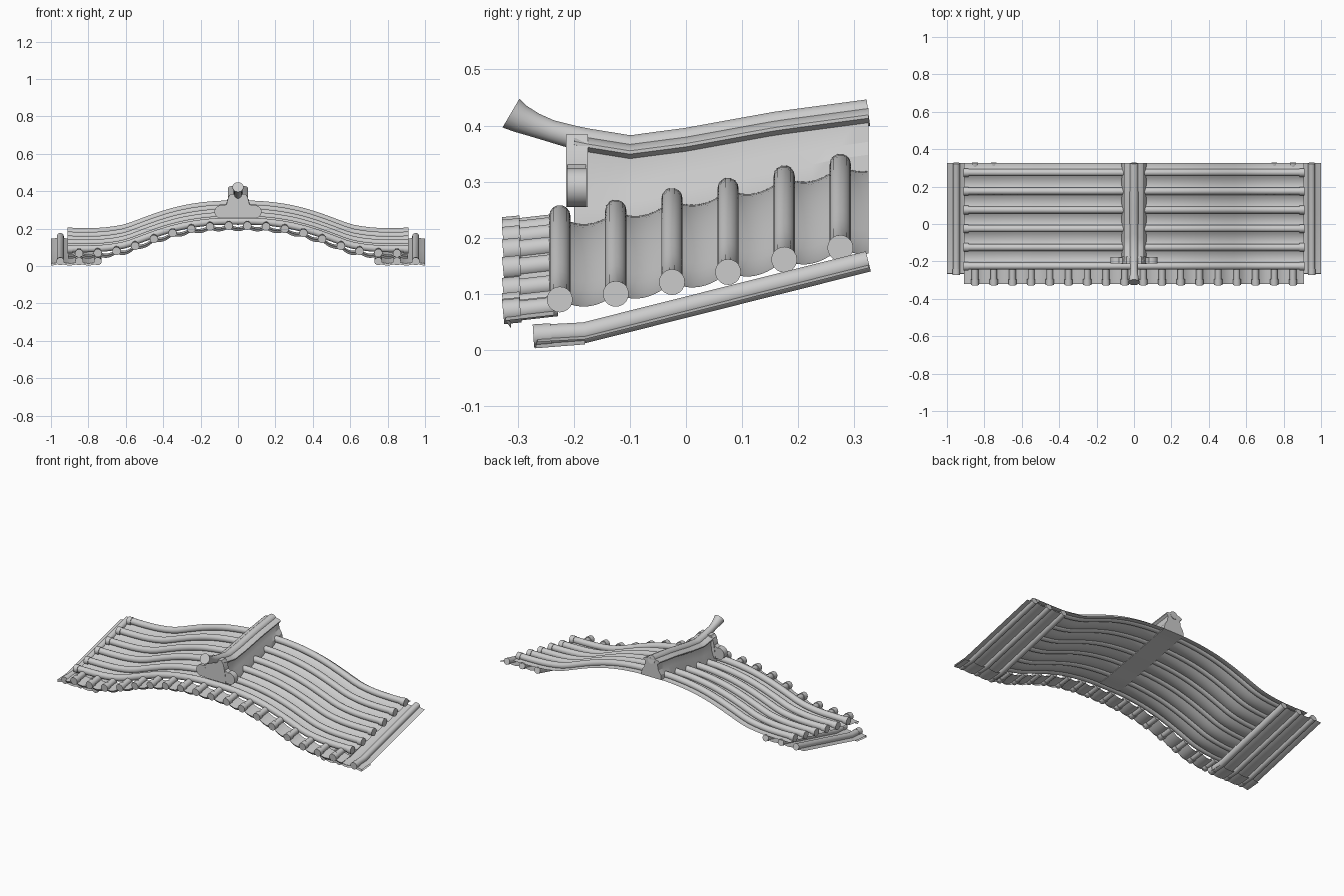
import bpy, bmesh, math
from mathutils import Vector

if "Cube" in bpy.data.objects:
    bpy.data.objects.remove(bpy.data.objects["Cube"])


def lerp(table, v):
    """Linear lookup in a list of (key, value)."""
    for (a, p), (b, q) in zip(table, table[1:]):
        if v <= b:
            return p + (q - p) * (v - a) / (b - a)
    return table[-1][1]


H = [.147, .146, .137, .12, .093, .058, .022, .005, 0, 0, 0]


def arch(x):
    """Smooth height of the curved gable, sampled every 0.1 in |x|."""
    t = abs(x) / .1
    i = min(int(t), 9)
    t -= i
    g = lambda k: H[min(abs(k), 10)]
    a, b, c, d = g(i - 1), g(i), g(i + 1), g(i + 2)
    return b + .5 * t * (c - a + t * (2*a - 5*b + 4*c - d + t * (3*(b - c) + d - a)))


SLOPE = [(-.24, .086), (-.225, .09), (-.125, .100), (-.025, .121),
         (.075, .139), (.175, .161), (.275, .182), (.325, .189)]


def finish(bm, name, angle=40):
    bmesh.ops.recalc_face_normals(bm, faces=bm.faces)
    me = bpy.data.meshes.new(name)
    bm.to_mesh(me)
    bm.free()
    ob = bpy.data.objects.new(name, me)
    bpy.context.collection.objects.link(ob)
    bpy.ops.object.select_all(action='DESELECT')
    ob.select_set(True)
    bpy.context.view_layer.objects.active = ob
    bpy.ops.object.shade_smooth_by_angle(angle=math.radians(angle))
    return ob


def loft(bm, rows, closed=False, caps=False):
    vs = [[bm.verts.new(p) for p in r] for r in rows]
    n = len(vs[0])
    for a, b in zip(vs, vs[1:]):
        for j in range(n if closed else n - 1):
            k = (j + 1) % n
            bm.faces.new((a[j], a[k], b[k], b[j]))
    if caps:
        bm.faces.new(vs[0])
        bm.faces.new(vs[-1])


def tube(bm, path, radii, n=14):
    path = [Vector(p) for p in path]
    rows = []
    for i, p in enumerate(path):
        t = (path[min(i + 1, len(path) - 1)] - path[max(i - 1, 0)]).normalized()
        side = Vector((0, 0, 1)).cross(t).normalized()
        up = t.cross(side)
        rows.append([p + radii[i] * (math.cos(2*math.pi*k/n) * side + math.sin(2*math.pi*k/n) * up)
                     for k in range(n)])
    loft(bm, rows, True, True)


def scallop(v, first, depth):
    """Pan tile dip: zero under each roll, deepest halfway between."""
    u = ((v - first) / .1) % 1
    return -depth * (1 - (2*u - 1)**2)


def span(a, b, n):
    return [a + (b - a) * i / n for i in range(n + 1)]


# main curved roof sheet, scalloped from front to back
bm = bmesh.new()
loft(bm, [[(x, y, arch(x) + lerp(SLOPE, y) + scallop(y, -.225, .017)) for y in span(-.235, .325, 56)]
          for x in span(-.91, .91, 44)])
finish(bm, "roof_pan_sheet")

# rolls running across the roof, with round end discs
bm = bmesh.new()
for k in range(6):
    y = -.225 + .1 * k
    z = lerp(SLOPE, y)
    tube(bm, [(x, y, arch(x) + z + .002) for x in span(-.9, .9, 44)], [.019] * 45)
    for s in (-1, 1):
        tube(bm, [(s * .885, y, z), (s * .911, y, z)], [.023, .023], 20)
finish(bm, "roof_rolls")

# front eave: short pans and rolls
bm = bmesh.new()
loft(bm, [[(x, y, arch(x) + z + scallop(x, .05, .016)) for x in span(-.91, .91, 182)]
          for y, z in ((-.312, .055), (-.322, .068), (-.235, .078))])
finish(bm, "front_eave_pans")
bm = bmesh.new()
for k in range(18):
    x = -.85 + .1 * k
    z = arch(x) + .070
    tube(bm, [(x, -.3, z), (x, -.23, z + .008)], [.018, .018])
    tube(bm, [(x, -.326, z - .002), (x, -.295, z + .001)], [.022, .022], 18)
finish(bm, "front_eave_rolls")

# lower side strips with three rolls and a drooping front lip
LOW = [(-.27, .026), (-.18, .031), (.325, .158)]
for s, side in ((-1, "left"), (1, "right")):
    bm = bmesh.new()
    xs = [s * x for x in span(.735, 1.0, 27)]
    loft(bm, [[(x, y, lerp(LOW, y) + scallop(x, .05, .012)) for x in xs]
              for y in (-.265, -.18, .07, .325)])
    loft(bm, [[(x, y, z + scallop(x, .05, .012)) for x in xs]
              for y, z in ((-.265, .026), (-.268, .015), (-.18, .022))])
    finish(bm, side + "_strip_pans")
    bm = bmesh.new()
    for x in (.75, .85, .95):
        tube(bm, [(s * x, y, z) for y, z in LOW], [.019] * 3)
        tube(bm, [(s * x, -.272, .025), (s * x, -.24, .027)], [.021, .021], 18)
    finish(bm, side + "_strip_rolls")

# ridge wall: flared base, upright wall and overhanging ledge
TOP = [(-.2, .400), (-.175, .395), (-.1, .383), (0, .396), (.16, .425), (.325, .447)]
bm = bmesh.new()
rows = []
for y in span(-.2, .325, 21):
    t = lerp(TOP, y)
    b = lerp(SLOPE, y) + .147 - .018
    fold = lerp([(-.2, .297), (-.1, .291), (.16, .347), (.325, .371)], y)
    half = [(.066, b), (.062, b + .03), (.046, fold), (.040, t - .042), (.053, t - .034),
            (.053, t - .028), (.045, t - .022), (.02, t - .016)]
    rows.append([(x, y, z) for x, z in half] + [(-x, y, z) for x, z in reversed(half)])
loft(bm, rows, True, True)
finish(bm, "ridge_wall", 25)

# ridge cap roll sweeping up into a flared front horn
bm = bmesh.new()
cap = [(-.312, .422, .030), (-.295, .412, .026), (-.27, .401, .022), (-.24, .390, .020), (-.2, .379, .021)]
cap += [(y, lerp(TOP, y) - .024, .024) for y in (-.175, -.1, -.05, 0, .08, .16, .325)]
tube(bm, [(0, y, z) for y, z, r in cap], [r for y, z, r in cap], 18)
finish(bm, "ridge_cap_horn")

# ornamental end plate with rounded side lobes
bm = bmesh.new()
half = [(.068, .255), (.066, .30), (.060, .335), (.052, .368), (.040, .384)]
plate = half + [(-x, z) for x, z in reversed(half)]
loft(bm, [[(x, y, z) for x, z in plate] for y in (-.214, -.175)], True, True)
finish(bm, "ridge_end_plate", 30)
bm = bmesh.new()
for s in (-1, 1):
    tube(bm, [(s * .092, -.212, .290), (s * .092, -.177, .290)], [.034, .034], 24)
    foot = [(.05, .257), (.09, .257), (.09, .318), (.05, .335)]
    loft(bm, [[(s * x, y, z) for x, z in foot] for y in (-.211, -.178)], True, True)
finish(bm, "ridge_end_lobes", 30)
